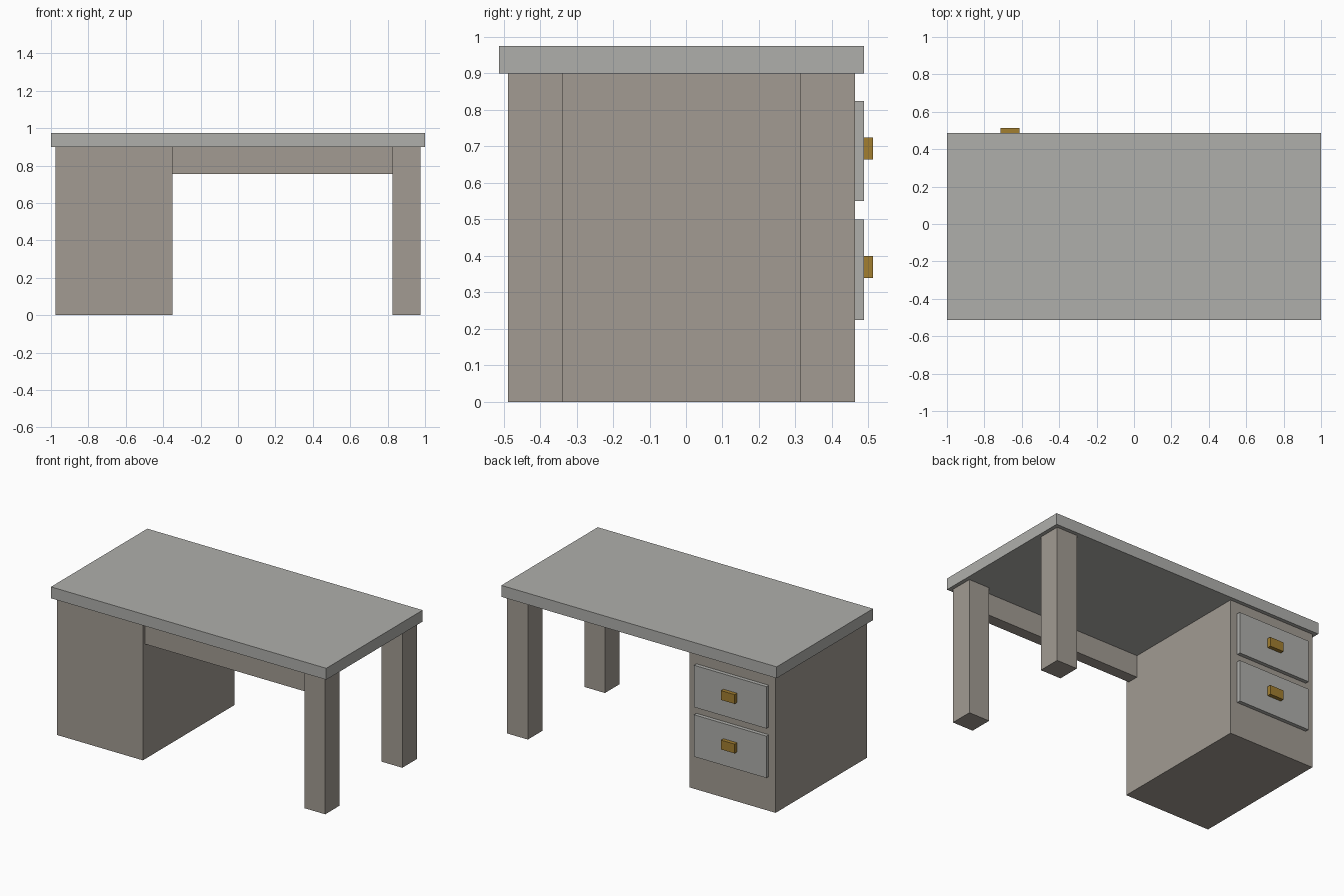
import bpy

if "Cube" in bpy.data.objects:
    bpy.data.objects.remove(bpy.data.objects["Cube"])


def material(name, color):
    mat = bpy.data.materials.new(name)
    mat.diffuse_color = (*color, 1)
    mat.use_nodes = True
    mat.node_tree.nodes["Principled BSDF"].inputs["Base Color"].default_value = mat.diffuse_color
    return mat


warm_grey = material("warm_grey", (0.36, 0.33, 0.29))
light_grey = material("light_grey", (0.43, 0.43, 0.41))
brass = material("brass", (0.36, 0.21, 0.03))


def box(name, x, y, z, mat):
    """Box spanning the given (min, max) range on each axis."""
    bpy.ops.mesh.primitive_cube_add(
        size=1, location=[(a + b) / 2 for a, b in (x, y, z)])
    ob = bpy.context.object
    ob.name = name
    ob.scale = [b - a for a, b in (x, y, z)]
    bpy.ops.object.transform_apply(location=False, rotation=False, scale=True)
    ob.data.materials.append(mat)
    return ob


# Slab top
box("desk_top", (-1, 1), (-0.5125, 0.4875), (0.90, 0.975), light_grey)

# Drawer cabinet
box("cabinet", (-0.975, -0.35), (-0.4875, 0.4625), (0, 0.90), warm_grey)

# Pair of legs
for name, y in (("front_leg", -0.4875), ("back_leg", 0.3125)):
    box(name, (0.825, 0.975), (y, y + 0.15), (0, 0.90), warm_grey)

# Apron between cabinet and front leg
box("front_apron", (-0.35, 0.825), (-0.465, -0.39), (0.755, 0.90), warm_grey)

# Two drawer fronts with brass handles
for name, z in (("lower", 0.225), ("upper", 0.55)):
    box(name + "_drawer", (-0.925, -0.40), (0.4625, 0.4875),
        (z, z + 0.275), light_grey)
    box(name + "_handle", (-0.7125, -0.6125), (0.4875, 0.5125),
        (z + 0.114, z + 0.175), brass)
